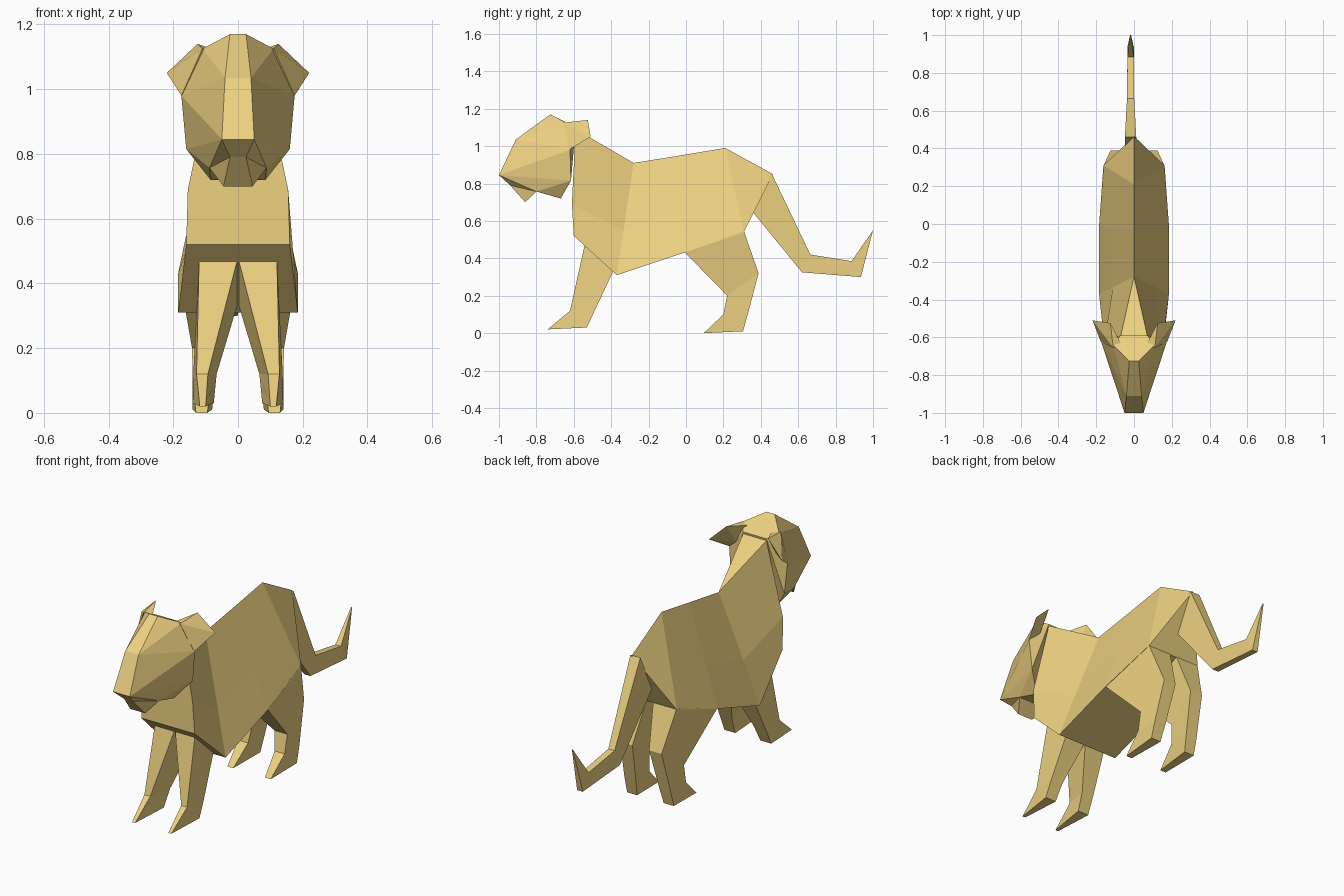
import bpy, bmesh
from mathutils import Vector

if "Cube" in bpy.data.objects:
    bpy.data.objects.remove(bpy.data.objects["Cube"])

fur = bpy.data.materials.new("tan_fur")
fur.diffuse_color = (0.85, 0.64, 0.22, 1)
fur.use_nodes = True
fur.node_tree.nodes["Principled BSDF"].inputs["Base Color"].default_value = fur.diffuse_color


def finish(name, bm, mirror=False):
    bmesh.ops.remove_doubles(bm, verts=bm.verts, dist=0.0005)
    bmesh.ops.recalc_face_normals(bm, faces=bm.faces)
    me = bpy.data.meshes.new(name)
    bm.to_mesh(me)
    bm.free()
    me.materials.append(fur)
    ob = bpy.data.objects.new(name, me)
    bpy.context.collection.objects.link(ob)
    if mirror:
        mod = ob.modifiers.new("mirror", 'MIRROR')
        mod.use_mirror_merge = False
    return ob


def loft(name, rings, mirror=False):
    """Skin closed rings of equal point count and cap both ends."""
    bm = bmesh.new()
    vs = [[bm.verts.new(p) for p in r] for r in rings]
    n = len(rings[0])
    for a, b in zip(vs, vs[1:]):
        for i in range(n):
            j = (i + 1) % n
            bm.faces.new((a[i], a[j], b[j], b[i]))
    bm.faces.new(vs[0][::-1])
    bm.faces.new(vs[-1])
    return finish(name, bm, mirror)


def flip(p):
    return (-p[0], p[1], p[2])


# Body: ridge, flank and belly corner per section, mirrored into a ring
def body_ring(top, low, mid=None):
    if mid is None:
        mid = Vector(top).lerp(Vector(low), 0.6)
    half = [top, mid, low]
    return half + [flip(p) for p in half[::-1]]


rump = (0, 0.465, 0.85)
loft("body", [
    body_ring((0.07, -0.59, 1.09), (0.16, -0.60, 0.52), (0.155, -0.61, 0.69)),
    body_ring((0, -0.28, 0.91), (0.185, -0.37, 0.31)),
    body_ring((0, -0.03, 0.95), (0.185, -0.01, 0.43)),
    body_ring((0, 0.21, 0.99), (0.162, 0.31, 0.54)),
    body_ring(rump, rump, rump)])


# Legs: each section is (front y, z, inner x, outer x), then the same for back
def leg(name, sections):
    rings = []
    for fy, fz, fi, fo, by, bz, bi, bo in sections:
        rings.append([(fi, fy, fz), (fo, fy, fz), (bo, by, bz), (bi, by, bz)])
    loft(name, rings, mirror=True)


leg("front_legs", [
    (-0.54, 0.48, 0.0, 0.12, -0.385, 0.34, 0.0, 0.125),
    (-0.62, 0.12, 0.093, 0.128, -0.488, 0.12, 0.066, 0.138),
    (-0.74, 0.02, 0.10, 0.118, -0.53, 0.03, 0.075, 0.14)])
leg("hind_legs", [
    (-0.01, 0.435, 0.03, 0.183, 0.31, 0.545, 0.02, 0.161),
    (0.22, 0.20, 0.065, 0.142, 0.388, 0.32, 0.05, 0.125),
    (0.20, 0.10, 0.08, 0.14, 0.33, 0.10, 0.07, 0.138),
    (0.095, 0.0, 0.095, 0.13, 0.305, 0.01, 0.08, 0.14)])

# Tail: upper and lower edge per section, with half width
tail = []
for uy, uz, ly, lz, w in [(0.46, 0.85, 0.355, 0.65, 0.03),
                          (0.665, 0.42, 0.62, 0.325, 0.019),
                          (0.885, 0.385, 0.935, 0.30, 0.017),
                          (1.0, 0.55, 1.0, 0.55, 0.003)]:
    c = -0.018
    tail.append([(c - w, uy, uz), (c + w, uy, uz), (c + w, ly, lz), (c - w, ly, lz)])
loft("tail", tail)

# Head: half of the points by name, side faces mirrored, centre strips bridged
P = {
    "crown": (0.025, -0.725, 1.17), "brow": (0.04, -0.91, 1.035),
    "nose": (0.05, -1.0, 0.845), "lip": (0.025, -0.94, 0.79),
    "chin": (0.045, -0.86, 0.70), "mouth": (0.088, -0.80, 0.757),
    "jaw": (0.085, -0.67, 0.72), "cheek": (0.16, -0.615, 0.815),
    "side": (0.175, -0.62, 0.98), "temple": (0.11, -0.64, 1.125),
    "nape": (0.07, -0.59, 1.10)}
bm = bmesh.new()
R = {k: bm.verts.new(p) for k, p in P.items()}
L = {k: bm.verts.new(flip(p)) for k, p in P.items()}
for f in ("crown brow temple", "brow side temple", "brow nose side",
          "nose cheek side", "nose mouth cheek", "nose lip mouth",
          "lip chin mouth", "mouth jaw cheek", "crown temple nape",
          "temple side nape", "side cheek nape", "cheek jaw nape"):
    for S in (R, L):
        bm.faces.new([S[k] for k in f.split()])
loop = "crown brow nose lip chin mouth jaw nape".split()
for a, b in zip(loop, loop[1:] + loop[:1]):
    bm.faces.new((R[a], R[b], L[b], L[a]))
finish("head", bm)

# Ears
bm = bmesh.new()
for p in [(0.07, -0.63, 1.12), (0.11, -0.655, 1.125), (0.175, -0.625, 0.98),
          (0.22, -0.51, 1.05), (0.125, -0.525, 1.14), (0.12, -0.60, 1.03)]:
    bm.verts.new(p)
bmesh.ops.convex_hull(bm, input=bm.verts)
finish("ears", bm, mirror=True)
